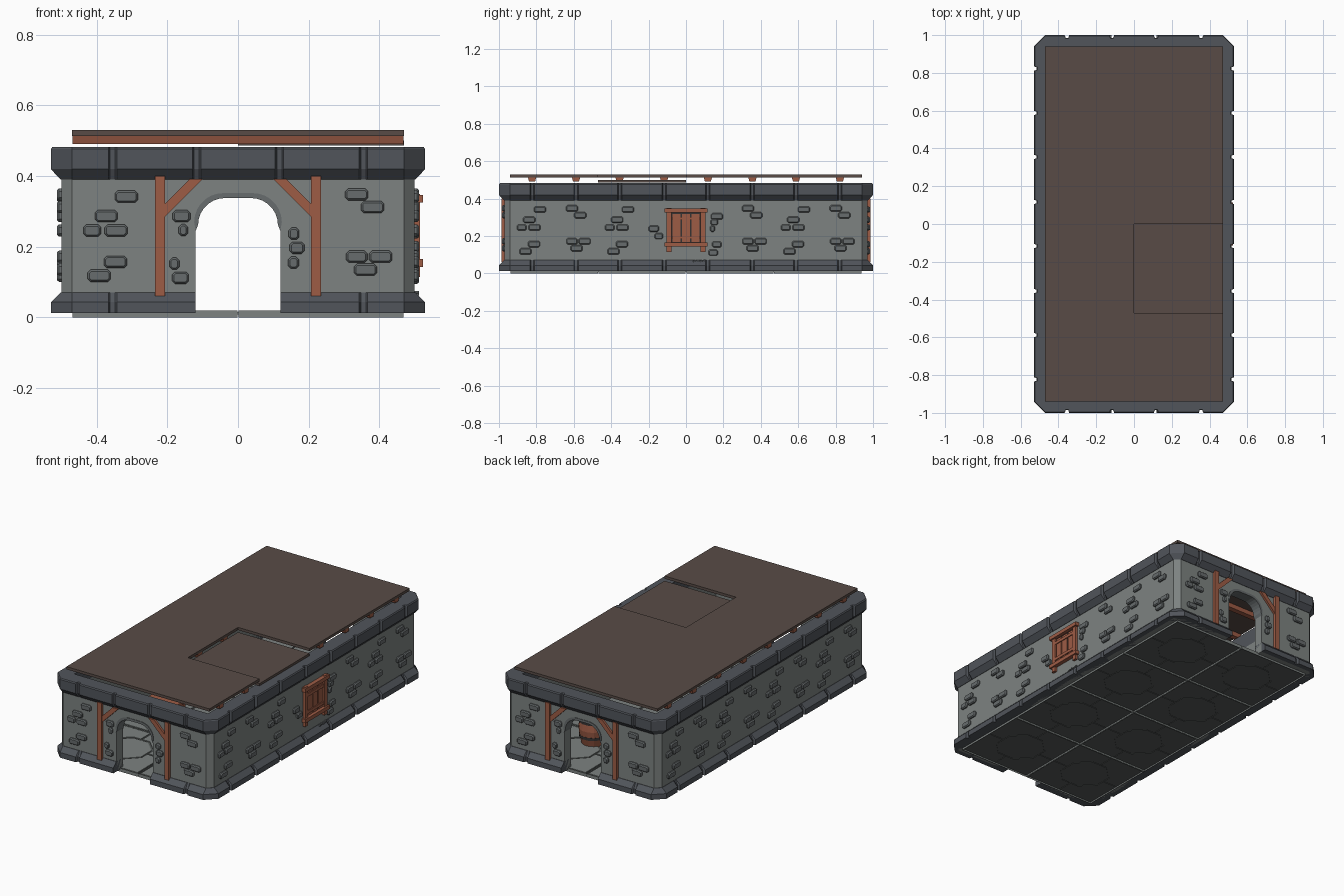
import bpy, bmesh, math, random
from mathutils import Vector

if "Cube" in bpy.data.objects:
    bpy.data.objects.remove(bpy.data.objects["Cube"])

random.seed(4)


def material(name, r, g, b):
    m = bpy.data.materials.new(name)
    m.diffuse_color = (r, g, b, 1)
    m.use_nodes = True
    m.node_tree.nodes["Principled BSDF"].inputs["Base Color"].default_value = m.diffuse_color
    return m


WALL = material("wall_grey", 0.205, 0.224, 0.218)
TRIM = material("dark_slate", 0.082, 0.090, 0.104)
BRICK = material("brick_grey", 0.135, 0.149, 0.153)
WOOD = material("red_wood", 0.340, 0.107, 0.060)
ROOF = material("brown_boards", 0.098, 0.071, 0.061)
GROUT = material("dark_grout", 0.090, 0.100, 0.095)
IRON = material("dark_iron", 0.035, 0.032, 0.032)


def finish(name, bm, mat):
    bmesh.ops.remove_doubles(bm, verts=bm.verts, dist=1e-5)
    bmesh.ops.recalc_face_normals(bm, faces=bm.faces)
    me = bpy.data.meshes.new(name)
    bm.to_mesh(me)
    bm.free()
    me.materials.append(mat)
    ob = bpy.data.objects.new(name, me)
    bpy.context.collection.objects.link(ob)
    return ob


def loft(bm, loops, caps=True):
    rings = [[bm.verts.new(p) for p in lp] for lp in loops]
    n = len(rings[0])
    for a, b in zip(rings, rings[1:]):
        for i in range(n):
            j = (i + 1) % n
            bm.faces.new((a[i], a[j], b[j], b[i]))
    if caps:
        bm.faces.new(rings[0])
        bm.faces.new(rings[-1])


def box(bm, x0, x1, y0, y1, z0, z1):
    loft(bm, [[(x0, y0, z), (x1, y0, z), (x1, y1, z), (x0, y1, z)] for z in (z0, z1)])


def on_wall(k, s, d, z):
    """Wall side k (0 front, 1 right, 2 back, 3 left); s along it, d outwards."""
    D = (0.50 if k % 2 else 0.97) + d
    return [(s, -D, z), (D, s, z), (-s, D, z), (-D, -s, z)][k]


def slab(bm, k, pts, d0, d1):
    loft(bm, [[on_wall(k, s, d, z) for s, z in pts] for d in (d0, d1)])


def rect(s0, s1, z0, z1):
    return [(s0, z0), (s1, z0), (s1, z1), (s0, z1)]


def rounded(s, z, w, h, c):
    w, h = w / 2, h / 2
    return [(s - w + c, z - h), (s + w - c, z - h), (s + w, z - h + c), (s + w, z + h - c),
            (s + w - c, z + h), (s - w + c, z + h), (s - w, z + h - c), (s - w, z - h + c)]


# ---- perimeter rings: wall, plinth and cornice ----
def ring(name, profile, mat, door, front_grooves, side_grooves):
    stations = []
    for k in (0, 1, 2, 3):
        end = 0.94 if k % 2 else 0.47
        row = [(-end, 0), (end, 0)]
        for g in (side_grooves if k % 2 else front_grooves):
            row += [(g - 0.012, 0), (g - 0.007, 1), (g + 0.007, 1), (g + 0.012, 0)]
        if door and k % 2 == 0:
            row += [(-0.12, 0), (0.12, 0)]
        for s, groove in sorted(row):
            loop = []
            for o, z in profile:
                x, y, z = on_wall(k, s, o - (0.014 if groove and o > 0.01 else 0), z)
                if o < 0:
                    x, y = max(-0.44, min(0.44, x)), max(-0.91, min(0.91, y))
                loop.append((x, y, z))
            stations.append((k, s, loop))
    bm = bmesh.new()
    for i, (k, s, loop) in enumerate(stations):
        k2, s2, nxt = stations[(i + 1) % len(stations)]
        if door and k == k2 and s == -0.12 and s2 == 0.12:
            for lp in (loop, nxt):
                bm.faces.new([bm.verts.new(p) for p in lp])
            continue
        loft(bm, [loop, nxt], False)
    bmesh.ops.remove_doubles(bm, verts=bm.verts, dist=1e-5)
    bmesh.ops.dissolve_degenerate(bm, edges=bm.edges, dist=1e-5)
    return finish(name, bm, mat)


SIDE = [s * g for g in (0.117, 0.355, 0.588, 0.823) for s in (-1, 1)]
ring("walls", [(-.06, .012), (0, .012), (0, .40), (-.06, .40)], WALL, True, [], [])
ring("plinth", [(-.06, .012), (.03, .012), (.03, .043), (.002, .071), (-.06, .071)],
     TRIM, True, [-0.355, 0.355], SIDE)
ring("cornice", [(-.06, .39), (.002, .39), (.03, .42), (.03, .477), (.025, .483), (-.06, .483)],
     TRIM, False, [-0.355, -0.117, 0.117, 0.355], SIDE)


# ---- doorways: arch lintel, arch rim, posts and braces ----
def arch(half, spring, top):
    r = top - spring
    right = [(half - r + r * math.cos(a), spring + r * math.sin(a))
             for a in [math.pi / 2 * i / 7 for i in range(8)]]
    return right + [(-x, z) for x, z in reversed(right)]


lintel, rim, timber = bmesh.new(), bmesh.new(), bmesh.new()
outer, inner = arch(0.12, 0.27, 0.35), arch(0.113, 0.262, 0.338)
for k in (0, 2):
    slab(lintel, k, [(0.12, 0.40)] + outer + [(-0.12, 0.40)], -0.06, 0)
    # rim built as a swept four-sided band
    o2 = [(0.12, 0.245)] + arch(0.124, 0.27, 0.352) + [(-0.12, 0.245)]
    i2 = [(0.12, 0.245)] + inner + [(-0.12, 0.245)]
    loft(rim, [[on_wall(k, *p) for p in ((a[0], -.062, a[1]), (a[0], .003, a[1]),
                                         (b[0], .003, b[1]), (b[0], -.062, b[1]))]
               for a, b in zip(o2, i2)])
    for m in (-1, 1):
        slab(timber, k, rect(m * 0.221 - 0.014, m * 0.221 + 0.014, 0.06, 0.40), -0.01, 0.017)
        slab(timber, k, [(m * .207, .285), (m * .207, .322), (m * .137, .392), (m * .10, .392)],
             -0.01, 0.013)
finish("door_lintels", lintel, WALL)
finish("door_arch_rims", rim, BRICK)
finish("door_posts_and_braces", timber, WOOD)

# ---- raised bricks (s, z, width) ----
A = [(.042, .342, .065), (-.015, .287, .065), (-.055, .246, .05), (.013, .246, .065),
     (.011, .157, .065), (-.035, .118, .065)]
B = [(-.022, .348, .065), (.023, .312, .065), (-.022, .172, .06), (.046, .172, .065),
     (.003, .135, .065)]
DOOR = [(-.16, .287, .05), (-.155, .247, .026), (-.18, .152, .028), (-.163, .112, .047),
        (.158, .237, .03), (.167, .197, .042), (.157, .155, .03)]
WINDOW = [(-.172, .24, .055), (-.145, .2, .045), (.165, .305, .065), (.142, .24, .028),
          (.152, .275, .04), (.165, .155, .05), (.145, .112, .05)]
bricks = bmesh.new()


def lay(k, pattern, c=0):
    for s, z, w in pattern:
        loft(bricks, [[on_wall(k, p, d, q) for p, q in rounded(s + c, z, w - i, .034 - i, .008 - i / 3)]
                      for d, i in ((-.005, 0), (.007, 0), (.013, .010))])


for k in range(4):
    if k % 2 == 0:
        lay(k, A, -.358)
        lay(k, B, .358)
        lay(k, DOOR)
    else:
        for c in (-.823, -.353, .588):
            lay(k, A, c)
        for c in (-.588, .353, .823):
            lay(k, B, c)
lay(1, WINDOW)
lay(3, A, .117)
lay(3, B, -.117)
finish("wall_bricks", bricks, BRICK)

# ---- boarded window on the right wall ----
bm = bmesh.new()
slab(bm, 1, rect(-.085, .085, .16, .33), -.01, .003)
finish("window_back_panel", bm, IRON)
bm = bmesh.new()
for m in (-1, 1):
    slab(bm, 1, rect(m * .09 - .013, m * .09 + .013, .115, .35), -.01, .015)
for i in (-1, 0, 1):
    slab(bm, 1, rect(i * .05 - .021, i * .05 + .021, .168, .318), -.01, .009)
for z0, z1, w, d in ((.325, .347, .115, .024), (.143, .165, .115, .024),
                     (.285, .303, .075, .014), (.183, .201, .075, .014)):
    slab(bm, 1, rect(-w, w, z0, z1), -.01, d)
finish("window_frame_and_boards", bm, WOOD)

# ---- loose rubble on the plinth ----
bm = bmesh.new()
for i in range(6):
    s, w = .04 + .012 * i, random.uniform(.006, .013)
    loft(bm, [[on_wall(1, p, d, q) for p, q in rounded(s, .066 + .002 * (i % 3), w, w, w * .25)]
              for d in (-.005, .012)])
finish("rubble", bm, BRICK)

# ---- floor: 2 x 4 tiles with frames and octagonal flagstones ----
grout, frame, stone = bmesh.new(), bmesh.new(), bmesh.new()
box(grout, -.468, .468, -.938, .938, .009, .016)
for ix in (0, 1):
    for iy in range(4):
        cx, cy = -.235 + .47 * ix, -.705 + .47 * iy
        for m in (-1, 1):
            for lo, hi in ((.2315, .2335),):
                a, b = sorted((m * lo, m * hi))
                box(frame, cx + a, cx + b, cy - .2335, cy + .2335, 0, .02)
                box(frame, cx - .2335, cx + .2335, cy + a, cy + b, 0, .02)
        loft(stone, [[(cx + p, cy + q, z) for p, q in rounded(0, 0, .25 - i, .25 - i, .075)]
                     for z, i in ((.012, 0), (.019, 0), (.02, .006))])
        loft(grout, [[(cx + p, cy + q, z) for p, q in rounded(0, 0, .25, .25, .075)]
                     for z in (.006, .012)])
        for sx in (-1, 1):
            for sy in (-1, 1):
                pts = [(.225, .225), (.005, .225), (.005, .135), (.055, .135), (.135, .055),
                       (.135, .005), (.225, .005)]
                loft(stone, [[(cx + sx * p, cy + sy * q, z) for p, q in pts] for z in (.012, .02)])
                loft(grout, [[(cx + sx * p, cy + sy * q, z) for p, q in pts] for z in (.006, .012)])
finish("floor_slab", grout, GROUT)
finish("floor_tile_frames", frame, WALL)
finish("floor_flagstones", stone, WALL)

# ---- roof boards, sunken hatch and beams ----
bm = bmesh.new()
loft(bm, [[(x, y, z) for x, y in ((-.47, -.94), (.47, -.94), (.47, -.47), (0, -.47), (0, 0),
                                  (.47, 0), (.47, .94), (-.47, .94))] for z in (.514, .53)])
finish("roof_boards", bm, ROOF)
bm = bmesh.new()
box(bm, 0, .47, -.47, 0, .487, .501)
finish("sunken_roof_hatch", bm, ROOF)
bm = bmesh.new()
for y in SIDE:
    x1 = 0 if -.47 < y < 0 else .468
    loft(bm, [[(x, y + p, z) for p, z in ((-.016, .491), (.016, .491), (.022, .514), (-.022, .514))]
              for x in (-.468, x1)])
finish("roof_beams", bm, WOOD)


# ---- furnishings: barrel, table and trestle ----
def lathe(name, cx, cy, prof, mat, n=14):
    bm = bmesh.new()
    loft(bm, [[(cx + r * math.cos(2 * math.pi * i / n), cy + r * math.sin(2 * math.pi * i / n), z)
               for i in range(n)] for r, z in prof])
    return finish(name, bm, mat)


lathe("barrel", .2, .587, [(.062, .016), (.074, .06), (.08, .11), (.074, .16), (.062, .205),
                           (.054, .205), (.054, .195)], WOOD)
for i, (z, r) in enumerate(((.06, .077), (.15, .0785))):
    lathe("barrel_hoop_%d" % (i + 1), .2, .587, [(r, z), (r, z + .016)], IRON)
bm = bmesh.new()
box(bm, -.36, -.17, -.39, -.23, .13, .148)
for x in (-.34, -.19):
    for y in (-.37, -.25):
        box(bm, x - .012, x + .012, y - .012, y + .012, .016, .13)
finish("table", bm, WOOD)
bm = bmesh.new()
for x, y in ((-.235, -.80), (-.35, -.70)):
    box(bm, x - .015, x + .015, y - .015, y + .015, .016, .2)
    box(bm, x - .024, x + .024, y - .024, y + .024, .17, .2)
d = Vector((-.115, .10, 0)).normalized()
n = Vector((-d.y, d.x, 0)) * .012
loft(bm, [[Vector((x, y, z)) + m * n for m, z in ((-1, .12), (1, .12), (1, .15), (-1, .15))]
          for x, y in ((-.235, -.80), (-.35, -.70))])
finish("trestle", bm, WOOD)
